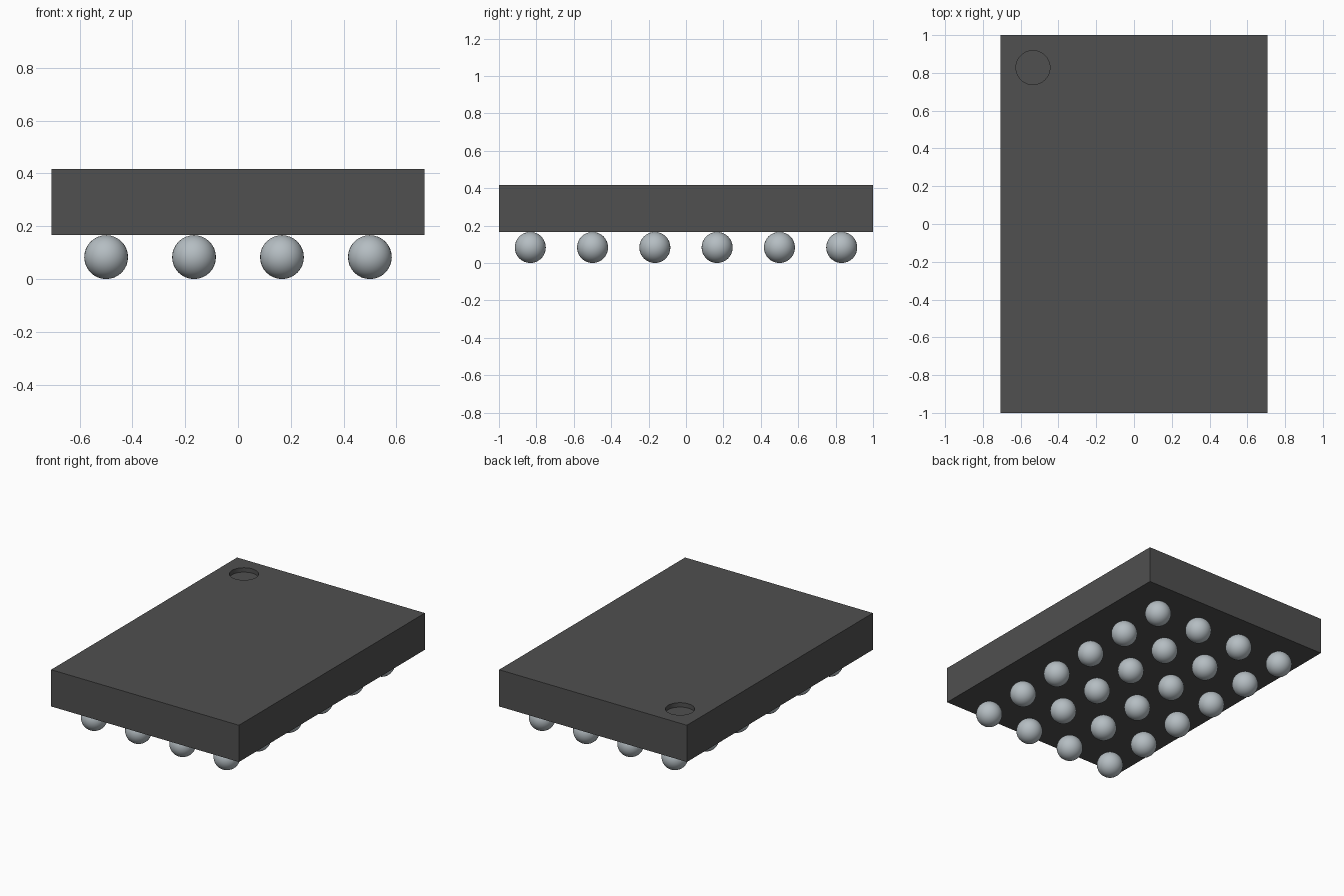
import bpy, bmesh, math
from mathutils import Matrix

cube = bpy.data.objects.get("Cube")
if cube:
    bpy.data.objects.remove(cube, do_unlink=True)


def material(name, rgb):
    m = bpy.data.materials.new(name)
    m.use_nodes = True
    m.diffuse_color = (*rgb, 1)
    m.node_tree.nodes["Principled BSDF"].inputs["Base Color"].default_value = (*rgb, 1)
    return m


def make_object(name, bm, mat):
    mesh = bpy.data.meshes.new(name)
    bm.to_mesh(mesh)
    bm.free()
    mesh.materials.append(mat)
    ob = bpy.data.objects.new(name, mesh)
    bpy.context.collection.objects.link(ob)
    return ob


charcoal = material("charcoal", (0.08, 0.08, 0.08))
silver = material("silver", (0.46, 0.51, 0.54))

BOTTOM, TOP = 0.167, 0.417
PITCH, BALL_R = 0.333, 0.083

# Flat rectangular package body
bm = bmesh.new()
bmesh.ops.create_cube(bm, size=1, matrix=Matrix.Translation((0, 0, (BOTTOM + TOP) / 2))
                      @ Matrix.Diagonal((1.414, 2, TOP - BOTTOM, 1)))
body = make_object("package_body", bm, charcoal)

# Round corner dimple cut into the top
depth = 0.03
bm = bmesh.new()
bmesh.ops.create_cone(bm, cap_ends=True, segments=48, radius1=0.09, radius2=0.09,
                      depth=2 * depth, matrix=Matrix.Translation((-0.535, 0.828, TOP)))
cutter = make_object("dimple_cutter", bm, charcoal)
cut = body.modifiers.new("corner_dimple", 'BOOLEAN')
cut.operation = 'DIFFERENCE'
cut.solver = 'EXACT'
cut.object = cutter
bpy.context.view_layer.objects.active = body
body.select_set(True)
bpy.ops.object.modifier_apply(modifier=cut.name)
bpy.data.objects.remove(cutter, do_unlink=True)
bpy.ops.object.shade_smooth_by_angle(angle=math.radians(30))

# Solder balls in a 4 x 6 grid sharing one mesh
bm = bmesh.new()
bmesh.ops.create_uvsphere(bm, u_segments=32, v_segments=16, radius=BALL_R)
for f in bm.faces:
    f.smooth = True
first = make_object("solder_ball", bm, silver)
for col in range(4):
    for row in range(6):
        ball = first
        if col or row:
            ball = bpy.data.objects.new(f"solder_ball_{col + 1}_{row + 1}", first.data)
            bpy.context.collection.objects.link(ball)
        ball.location = ((col - 1.5) * PITCH, (row - 2.5) * PITCH, BALL_R)
